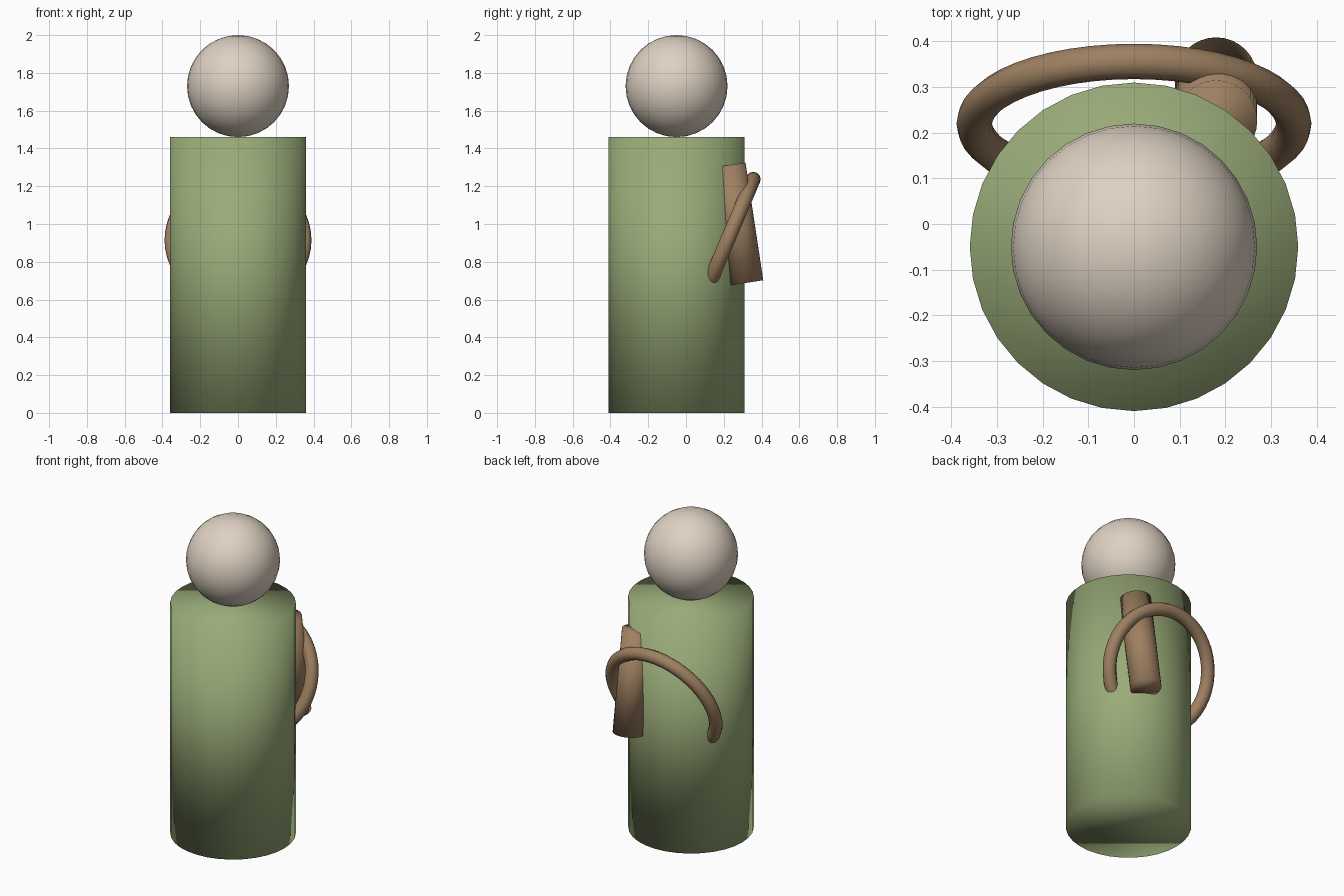
import bpy

cube = bpy.data.objects.get("Cube")
if cube:
    bpy.data.objects.remove(cube, do_unlink=True)


def material(name, rgb):
    mat = bpy.data.materials.new(name)
    mat.use_nodes = True
    colour = (*rgb, 1.0)
    mat.diffuse_color = colour
    mat.node_tree.nodes["Principled BSDF"].inputs["Base Color"].default_value = colour
    return mat


def finish(name, mat):
    """Name the new object, give it its colour and fully smooth shading."""
    obj = bpy.context.object
    obj.name = name
    obj.data.materials.append(mat)
    bpy.ops.object.shade_smooth()
    return obj


green = material("sage green cloth", (0.32, 0.41, 0.19))
pale = material("pale skin", (0.73, 0.64, 0.54))
brown = material("brown leather", (0.34, 0.215, 0.12))

# Body: plain upright cylinder
bpy.ops.mesh.primitive_cylinder_add(vertices=32, radius=0.36, depth=1.46,
                                    location=(0, -0.05, 0.73))
finish("body", green)

# Head: ball resting on the body
bpy.ops.mesh.primitive_uv_sphere_add(segments=32, ring_count=16, radius=0.27,
                                     location=(0, -0.05, 1.73))
finish("head", pale)

# Quiver: leaning cylinder partly sunk into the back
bpy.ops.mesh.primitive_cylinder_add(vertices=32, radius=0.09, depth=0.63,
                                    location=(0.18, 0.273, 1.0),
                                    rotation=(0.15, 0, 0))
finish("quiver", brown)

# Bow: tilted ring whose lower part passes through the body
bpy.ops.mesh.primitive_torus_add(major_segments=48, minor_segments=12,
                                 major_radius=0.35, minor_radius=0.039,
                                 location=(0, 0.22, 0.915),
                                 rotation=(1.5708 - 0.4, 0, 0))
finish("bow_ring", brown)
